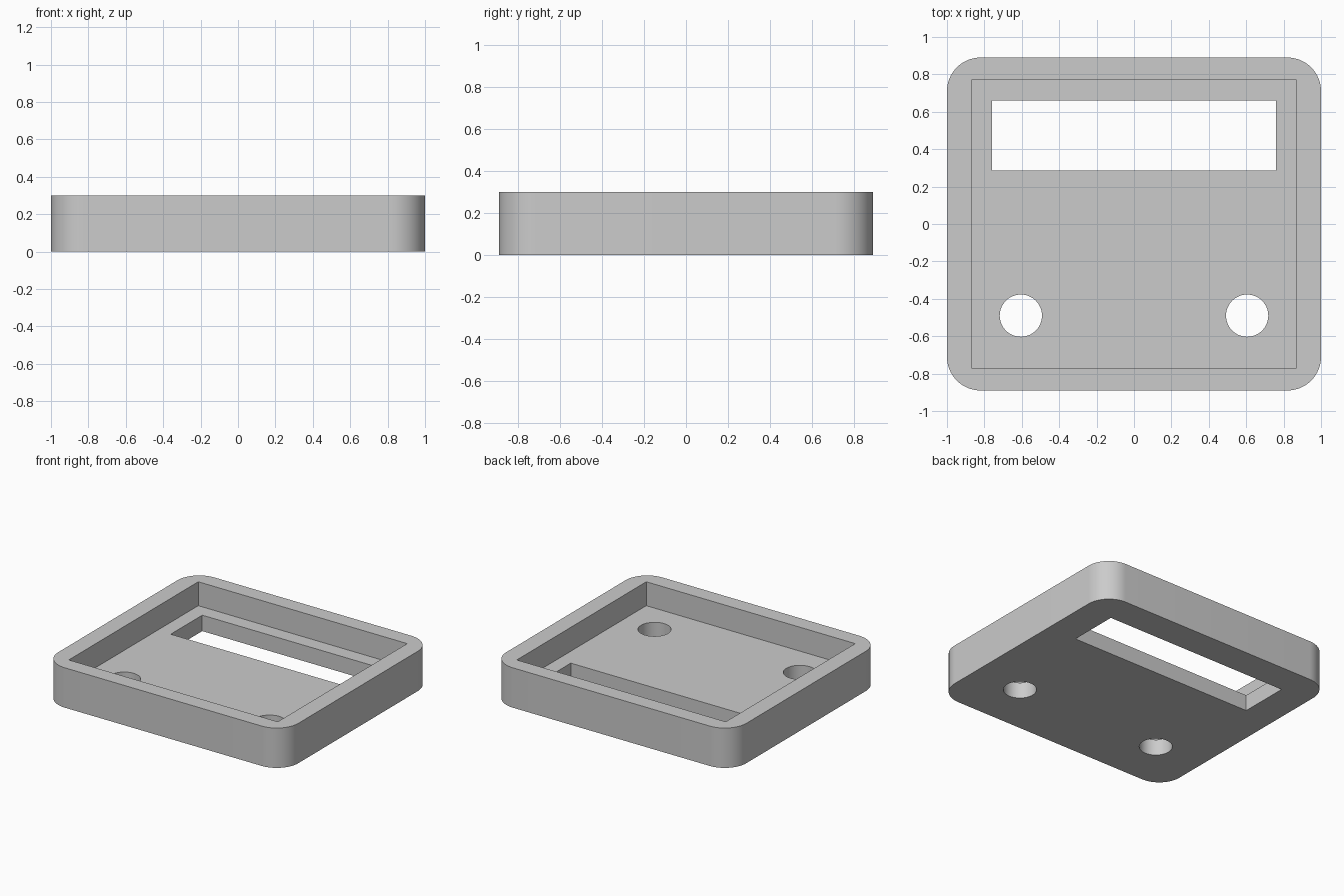
import bpy
import bmesh
from math import sin, cos, pi, radians
from mathutils import Vector

default_cube = bpy.data.objects.get("Cube")
if default_cube:
    bpy.data.objects.remove(default_cube, do_unlink=True)

HALF_X, HALF_Y, HEIGHT = 1.0, 0.89, 0.30
CORNER_RADIUS = 0.18
FLOOR = 0.12
OVERLAP = 0.1

grey = bpy.data.materials.new("plain grey")
grey.use_nodes = True
grey.diffuse_color = (0.6, 0.6, 0.6, 1)
grey.node_tree.nodes["Principled BSDF"].inputs["Base Color"].default_value = (0.6, 0.6, 0.6, 1)


def arc(cx, cy, radius, start, sweep, steps):
    """Points along a circular arc."""
    return [(cx + radius * cos(start + sweep * i / steps),
             cy + radius * sin(start + sweep * i / steps)) for i in range(steps + 1)]


def rounded_rectangle(hx, hy, radius, steps=16):
    points = []
    for i, (sx, sy) in enumerate([(1, 1), (-1, 1), (-1, -1), (1, -1)]):
        points += arc(sx * (hx - radius), sy * (hy - radius), radius, i * pi / 2, pi / 2, steps)
    return points


def rectangle(x0, x1, y0, y1):
    return [(x0, y0), (x1, y0), (x1, y1), (x0, y1)]


def prism(name, outline, bottom, top):
    """Extrude a closed outline straight up."""
    bm = bmesh.new()
    base = bm.faces.new([bm.verts.new((x, y, bottom)) for x, y in outline])
    result = bmesh.ops.extrude_face_region(bm, geom=[base])
    raised = [v for v in result["geom"] if isinstance(v, bmesh.types.BMVert)]
    bmesh.ops.translate(bm, verts=raised, vec=Vector((0, 0, top - bottom)))
    bmesh.ops.recalc_face_normals(bm, faces=bm.faces)
    mesh = bpy.data.meshes.new(name)
    bm.to_mesh(mesh)
    bm.free()
    obj = bpy.data.objects.new(name, mesh)
    bpy.context.collection.objects.link(obj)
    return obj


# Outer shell with rounded corners
tray = prism("tray_shell", rounded_rectangle(HALF_X, HALF_Y, CORNER_RADIUS), 0, HEIGHT)
tray.data.materials.append(grey)

# Square-cornered cavity, display window and two round holes
cutters = [
    prism("cavity_cutter", rectangle(-0.87, 0.87, -0.77, 0.77), FLOOR, HEIGHT + OVERLAP),
    prism("window_cutter", rectangle(-0.76, 0.76, 0.285, 0.66), -OVERLAP, FLOOR + OVERLAP),
]
for side, sign in (("left", 1), ("right", -1)):
    circle = arc(sign * 0.605, -0.49, 0.113, 0, 2 * pi, 48)[:-1]
    cutters.append(prism(side + "_hole_cutter", circle, -OVERLAP, FLOOR + OVERLAP))

for cutter in cutters:
    cutter.hide_render = True
    cutter.data.materials.append(grey)
    cut = tray.modifiers.new(cutter.name, "BOOLEAN")
    cut.operation = "DIFFERENCE"
    cut.solver = "EXACT"
    cut.object = cutter

# Bake the cuts and discard the cutters
depsgraph = bpy.context.evaluated_depsgraph_get()
finished = bpy.data.meshes.new_from_object(tray.evaluated_get(depsgraph))
tray.modifiers.clear()
tray.data = finished
for cutter in cutters:
    bpy.data.objects.remove(cutter, do_unlink=True)

# Smooth the curved walls, keep the rims crisp
bpy.ops.object.select_all(action="DESELECT")
tray.select_set(True)
bpy.context.view_layer.objects.active = tray
bpy.ops.object.shade_smooth_by_angle(angle=radians(30))
